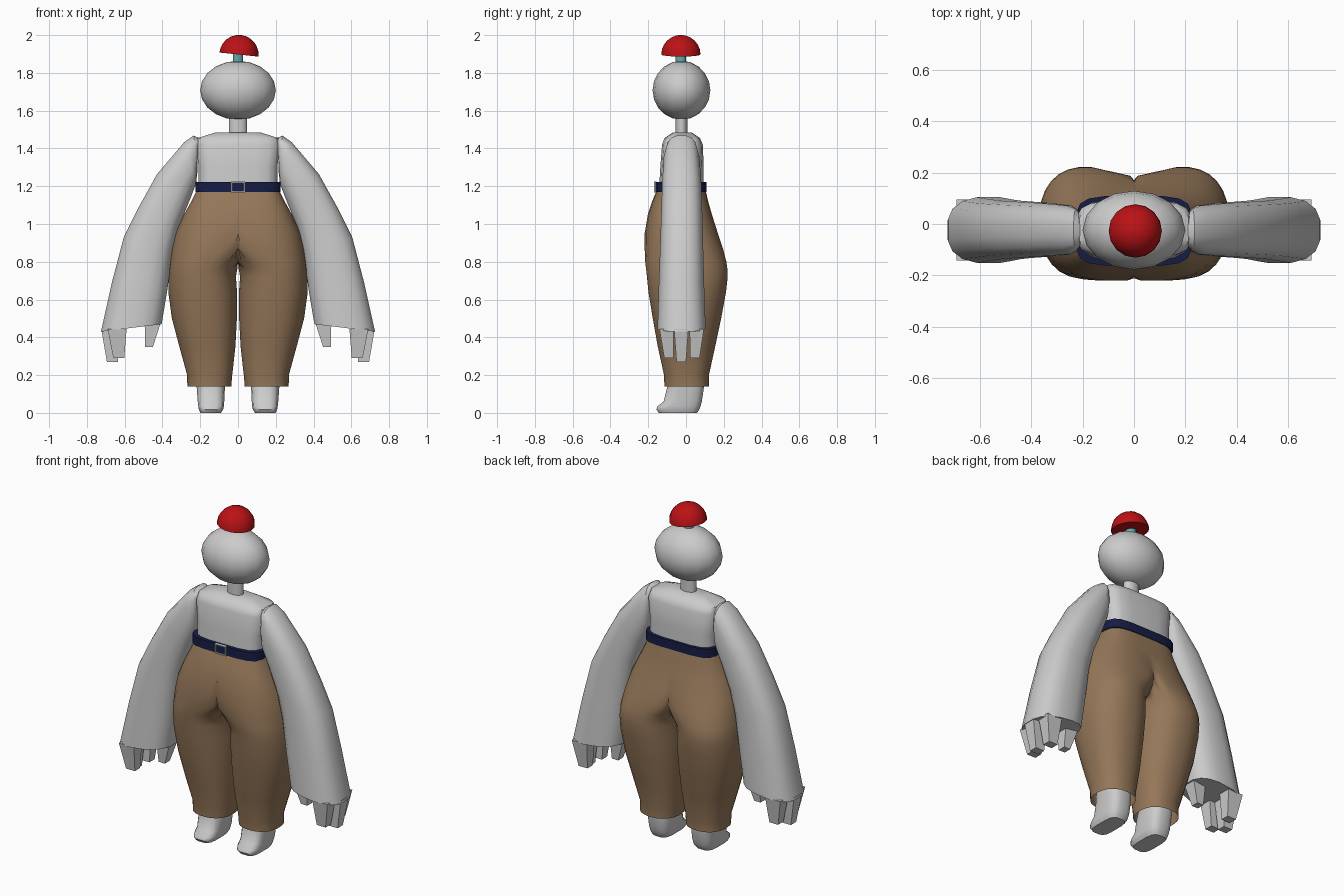
import bpy, bmesh, math
from mathutils import Matrix, Vector

if "Cube" in bpy.data.objects:
    bpy.data.objects.remove(bpy.data.objects["Cube"])


def material(name, rgb):
    m = bpy.data.materials.new(name)
    m.diffuse_color = (*rgb, 1)
    m.use_nodes = True
    m.node_tree.nodes["Principled BSDF"].inputs["Base Color"].default_value = m.diffuse_color
    return m


RED = material("red", (0.50, 0.006, 0.008))
TEAL = material("teal", (0.12, 0.42, 0.42))
TAN = material("tan", (0.30, 0.185, 0.10))
NAVY = material("navy", (0.008, 0.012, 0.06))


def finish(bm, name, mat=None, mirror=False, angle=40):
    bmesh.ops.recalc_face_normals(bm, faces=bm.faces)
    me = bpy.data.meshes.new(name)
    bm.to_mesh(me)
    bm.free()
    ob = bpy.data.objects.new(name, me)
    bpy.context.collection.objects.link(ob)
    if mat:
        me.materials.append(mat)
    if mirror:
        mod = ob.modifiers.new("mirror", 'MIRROR')
        mod.merge_threshold = 0.0005
    bpy.ops.object.select_all(action='DESELECT')
    ob.select_set(True)
    bpy.context.view_layer.objects.active = ob
    if angle:
        bpy.ops.object.shade_smooth_by_angle(angle=math.radians(angle))
    return ob


def spow(v, e):
    return math.copysign(abs(v) ** (2 / e), v)


def ring(outer, inner, y0, y1, e=2.0, n=16):
    """Superellipse spanning two (x, z) points sideways and y0..y1 in depth."""
    o, i = Vector((outer[0], 0, outer[1])), Vector((inner[0], 0, inner[1]))
    mid, half = (o + i) / 2, (o - i) / 2
    pts = []
    for k in range(n):
        a = 2 * math.pi * (k + 0.5) / n
        p = mid + half * spow(math.cos(a), e)
        p.y = (y0 + y1) / 2 + (y1 - y0) / 2 * spow(math.sin(a), e)
        pts.append(p)
    return pts


def flat(z, x0, x1, y0, y1, e=2.0, n=16):
    return ring((x1, z), (x0, z), y0, y1, e, n)


def loft(bm, rings, caps=True):
    vs = [[bm.verts.new(p) for p in r] for r in rings]
    n = len(vs[0])
    for a, b in zip(vs, vs[1:]):
        for k in range(n):
            bm.faces.new((a[k], a[(k + 1) % n], b[(k + 1) % n], b[k]))
    if caps:
        bm.faces.new(vs[0])
        bm.faces.new(vs[-1])


def box_taper(bm, top, bottom):
    """Four-sided digit between two (z, x0, x1, y0, y1) rectangles."""
    def rect(z, x0, x1, y0, y1):
        return [(x0, y0, z), (x1, y0, z), (x1, y1, z), (x0, y1, z)]
    loft(bm, [rect(*top), rect(*bottom)])


# Cap: tilted half ball with a flat underside
bm = bmesh.new()
bmesh.ops.create_uvsphere(bm, u_segments=16, v_segments=12, radius=0.104)
cut = bmesh.ops.bisect_plane(bm, geom=bm.verts[:] + bm.edges[:] + bm.faces[:],
                             plane_co=(0, 0, 0), plane_no=(0, 0, 1), clear_inner=True)
bmesh.ops.holes_fill(bm, edges=[e for e in bm.edges if e.is_boundary])
bm.transform(Matrix.Translation((0.005, -0.027, 1.897)) @ Matrix.Rotation(math.radians(6), 4, 'Y'))
finish(bm, "cap", RED)

# Stem under the cap
bm = bmesh.new()
loft(bm, [flat(z, -0.028, 0.028, -0.055, 0.001) for z in (1.83, 1.92)])
finish(bm, "cap_stem", TEAL)

# Head
bm = bmesh.new()
bmesh.ops.create_uvsphere(bm, u_segments=16, v_segments=10, radius=1)
bm.transform(Matrix.Translation((0, -0.024, 1.708)) @ Matrix.Diagonal((0.2, 0.153, 0.156, 1)))
finish(bm, "head")

# Neck
bm = bmesh.new()
loft(bm, [flat(z, -0.048, 0.048, -0.055, 0.008) for z in (1.45, 1.6)])
finish(bm, "neck")

# Torso
bm = bmesh.new()
loft(bm, [flat(1.17, -0.21, 0.21, -0.145, 0.095, 4),
          flat(1.30, -0.21, 0.21, -0.137, 0.095, 4),
          flat(1.42, -0.225, 0.225, -0.128, 0.09, 4),
          flat(1.455, -0.215, 0.215, -0.115, 0.075, 4),
          flat(1.485, -0.12, 0.12, -0.07, 0.03, 3)])
finish(bm, "torso", angle=50)

# Belt band and its open buckle
bm = bmesh.new()
loft(bm, [flat(z, -0.228, 0.228, -0.163, 0.11, 4.5) for z in (1.17, 1.222)])
finish(bm, "belt", NAVY)
bm = bmesh.new()
for x0, x1, z0, z1 in ((-0.036, -0.029, 1.168, 1.224), (0.029, 0.036, 1.168, 1.224),
                       (-0.036, 0.036, 1.168, 1.174), (-0.036, 0.036, 1.218, 1.224)):
    box_taper(bm, (z1, x0, x1, -0.17, -0.155), (z0, x0, x1, -0.17, -0.155))
finish(bm, "buckle", angle=None)

# Trousers: one half, clipped at the centre line and mirrored
half = [  # z, centre x, outer x, front y, back y, roundness
    (1.175, 0.00, 0.220, -0.157, 0.105, 4.0),
    (1.12, 0.02, 0.248, -0.180, 0.118, 3.2),
    (1.05, 0.04, 0.287, -0.203, 0.138, 2.7),
    (0.95, 0.07, 0.332, -0.220, 0.170, 2.5),
    (0.87, 0.11, 0.353, -0.220, 0.197, 2.4),
    (0.80, 0.165, 0.364, -0.217, 0.215, 2.3),
    (0.765, 0.185, 0.368, -0.213, 0.220, 2.3),
    (0.72, 0.19, 0.370, -0.208, 0.222, 2.3),
    (0.64, 0.187, 0.370, -0.200, 0.213, 2.3),
    (0.50, 0.178, 0.351, -0.177, 0.187, 2.3),
    (0.35, 0.162, 0.311, -0.150, 0.155, 2.3),
    (0.20, 0.150, 0.270, -0.117, 0.122, 2.3),
    (0.14, 0.152, 0.269, -0.115, 0.122, 2.3)]
bm = bmesh.new()
rings = []
for z, cx, xo, y0, y1, e in half:
    pts = flat(z, 2 * cx - xo, xo, y0, y1, e, 28)
    for p in pts:
        p.x = max(p.x, 0.0)
    rings.append(pts)
loft(bm, rings, caps=False)
inner = [f for f in bm.faces if all(v.co.x < 1e-5 for v in f.verts)]
bmesh.ops.delete(bm, geom=inner, context='FACES')
finish(bm, "trousers", TAN, mirror=True, angle=60)

# Feet
bm = bmesh.new()
loft(bm, [flat(0.005, 0.09, 0.20, -0.145, 0.06, 3.5),
          flat(0.018, 0.078, 0.208, -0.158, 0.072, 3.5),
          flat(0.035, 0.074, 0.211, -0.152, 0.078, 3.5),
          flat(0.06, 0.072, 0.214, -0.12, 0.085, 3.3),
          flat(0.14, 0.068, 0.22, -0.10, 0.097, 3),
          flat(0.19, 0.075, 0.225, -0.09, 0.097, 3)])
for v in bm.verts:
    if v.co.z < 0.01:
        v.co.z = 0
finish(bm, "foot", mirror=True, angle=50)

# Arms: wide bell shapes from shoulder to palm
arm = [  # outer (x, z), inner (x, z), front y, back y
    ((0.205, 1.455), (0.215, 1.34), -0.085, 0.035),
    ((0.235, 1.470), (0.215, 1.27), -0.108, 0.060),
    ((0.285, 1.435), (0.222, 1.21), -0.120, 0.073),
    ((0.430, 1.265), (0.260, 1.11), -0.128, 0.083),
    ((0.530, 1.085), (0.310, 0.99), -0.133, 0.088),
    ((0.607, 0.930), (0.345, 0.85), -0.138, 0.092),
    ((0.670, 0.690), (0.372, 0.65), -0.146, 0.098),
    ((0.728, 0.430), (0.402, 0.47), -0.153, 0.106)]
bm = bmesh.new()
loft(bm, [ring(o, i, y0, y1, 2.6, 16) for o, i, y0, y1 in arm])
finish(bm, "arm", mirror=True, angle=40)

# Fingers and thumb
bm = bmesh.new()
for yc, yb, xo, zb in ((-0.103, -0.09, 0.69, 0.29), (-0.025, -0.025, 0.724, 0.27), (0.057, 0.047, 0.69, 0.29)):
    box_taper(bm, (0.445, xo - 0.1, xo, yc - 0.038, yc + 0.038),
              (zb, xo - 0.088, xo - 0.03, yb - 0.025, yb + 0.025))
box_taper(bm, (0.475, 0.41, 0.494, -0.065, 0.015), (0.35, 0.45, 0.492, -0.048, -0.002))
finish(bm, "fingers", mirror=True, angle=None)
